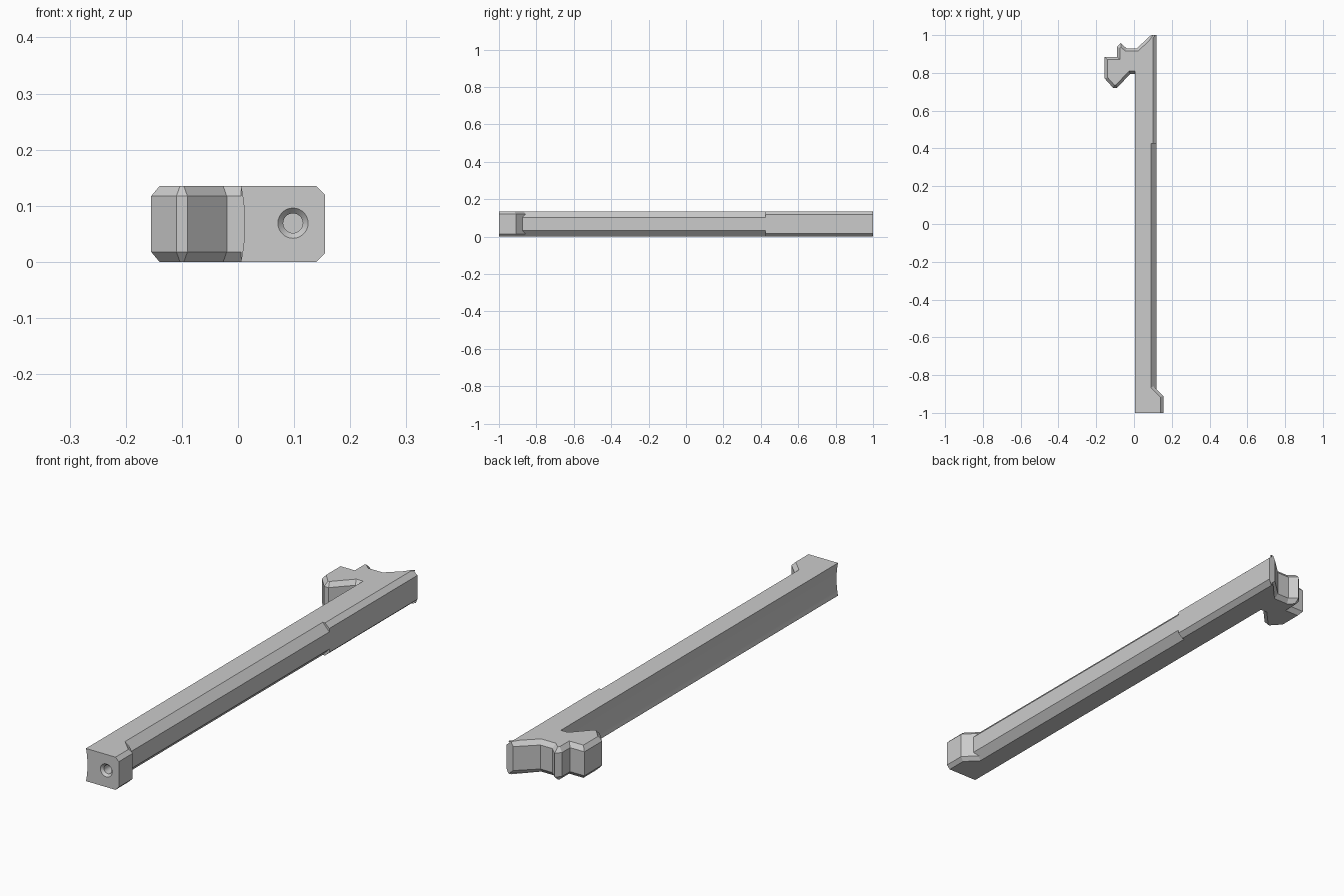
import bpy, bmesh, math
from mathutils import Vector

if "Cube" in bpy.data.objects:
    bpy.data.objects.remove(bpy.data.objects["Cube"])

H = 0.135


def make_object(name, bm):
    bmesh.ops.recalc_face_normals(bm, faces=bm.faces)
    me = bpy.data.meshes.new(name)
    bm.to_mesh(me)
    bm.free()
    ob = bpy.data.objects.new(name, me)
    bpy.context.collection.objects.link(ob)
    return ob


def skin(name, rings):
    """Closed solid from a stack of equal-length rings."""
    bm = bmesh.new()
    vs = [[bm.verts.new(p) for p in r] for r in rings]
    n = len(vs[0])
    for a, b in zip(vs, vs[1:]):
        for i in range(n):
            j = (i + 1) % n
            # uninset corners of a chamfer may coincide; welded below
            bm.faces.new((a[i], a[j], b[j], b[i]))
    bm.faces.new(vs[0][::-1])
    bm.faces.new(vs[-1])
    return make_object(name, bm)


def inset(pts, widths):
    """Move each edge of a counter-clockwise outline inward by its own width."""
    out = []
    n = len(pts)
    for i in range(n):
        p0, p, p1 = (Vector(pts[k % n]) for k in (i - 1, i, i + 1))
        d0, d1 = (p - p0).normalized(), (p1 - p).normalized()
        a = p + Vector((-d0.y, d0.x)) * widths[i - 1]
        b = p + Vector((-d1.y, d1.x)) * widths[i]
        t = (b - a).cross(d1) / d0.cross(d1)
        out.append(a + d0 * t)
    return out


def chamfered_prism(name, edges, c):
    """edges: (x, y, inset of the edge leaving this point); c: chamfer height."""
    pts = [(x, y) for x, y, w in edges]
    top = inset(pts, [w for x, y, w in edges])
    rings = [[(p[0], p[1], z) for p in ring]
             for ring, z in ((top, 0), (pts, c), (pts, H - c), (top, H))]
    return skin(name, rings)


def boolean(target, cutter, op):
    m = target.modifiers.new("join", 'BOOLEAN')
    m.operation, m.object, m.solver = op, cutter, 'EXACT'
    bpy.context.view_layer.objects.active = target
    bpy.ops.object.modifier_apply(modifier=m.name)
    bpy.data.objects.remove(cutter)


# rear bar with the hook
b = 0.015
bar = chamfered_prism("hooked_bar", [
    (0.005, 0.425, 0), (0.12, 0.425, 0.02), (0.12, 1.0, 0), (0.09, 1.0, b),
    (0.015, 0.93, b), (-0.04, 0.93, b), (-0.07, 0.958, b), (-0.09, 0.938, b),
    (-0.09, 0.885, b), (-0.155, 0.885, b), (-0.155, 0.77, b),
    (-0.11, 0.72, b), (-0.09, 0.72, b), (-0.02, 0.795, b), (0.005, 0.795, 0)], 0.018)

# front shaft with the wider chamfer
shaft = chamfered_prism("shaft", [
    (0.005, -0.95, 0), (0.12, -0.95, 0.03), (0.12, 0.45, 0), (0.005, 0.45, 0)], 0.032)

# foot block at the front
foot = chamfered_prism("foot", [
    (0.005, -1.0, 0), (0.155, -1.0, b), (0.155, -0.91, b),
    (0.095, -0.85, 0), (0.005, -0.85, 0)], b)

boolean(bar, shaft, 'UNION')
boolean(bar, foot, 'UNION')

# shallow concave groove along the left side
R, cx, zc = 0.329, 0.012 - 0.329, H / 2
arc = []
for i in range(13):
    a = math.radians(-13 + 26 * i / 12)
    arc.append((cx + R * math.cos(a), zc + R * math.sin(a)))
prof = [(-0.015, arc[0][1])] + arc + [(-0.015, arc[-1][1])]
groove = skin("groove_cutter", [[(x, y, z) for x, z in prof] for y in (-1.1, 0.793)])
boolean(bar, groove, 'DIFFERENCE')

# countersunk hole in the front face
circle = [(math.cos(i * math.tau / 28), math.sin(i * math.tau / 28)) for i in range(28)]
hole = skin("hole_cutter", [
    [(0.098 + r * u, y, 0.069 + r * v) for u, v in circle]
    for y, r in ((-1.01, 0.0365), (-0.99, 0.0175), (-0.93, 0.0175))])
boolean(bar, hole, 'DIFFERENCE')

bpy.ops.object.select_all(action='DESELECT')
bar.select_set(True)
bpy.context.view_layer.objects.active = bar
bpy.ops.object.shade_smooth_by_angle(angle=math.radians(20))
